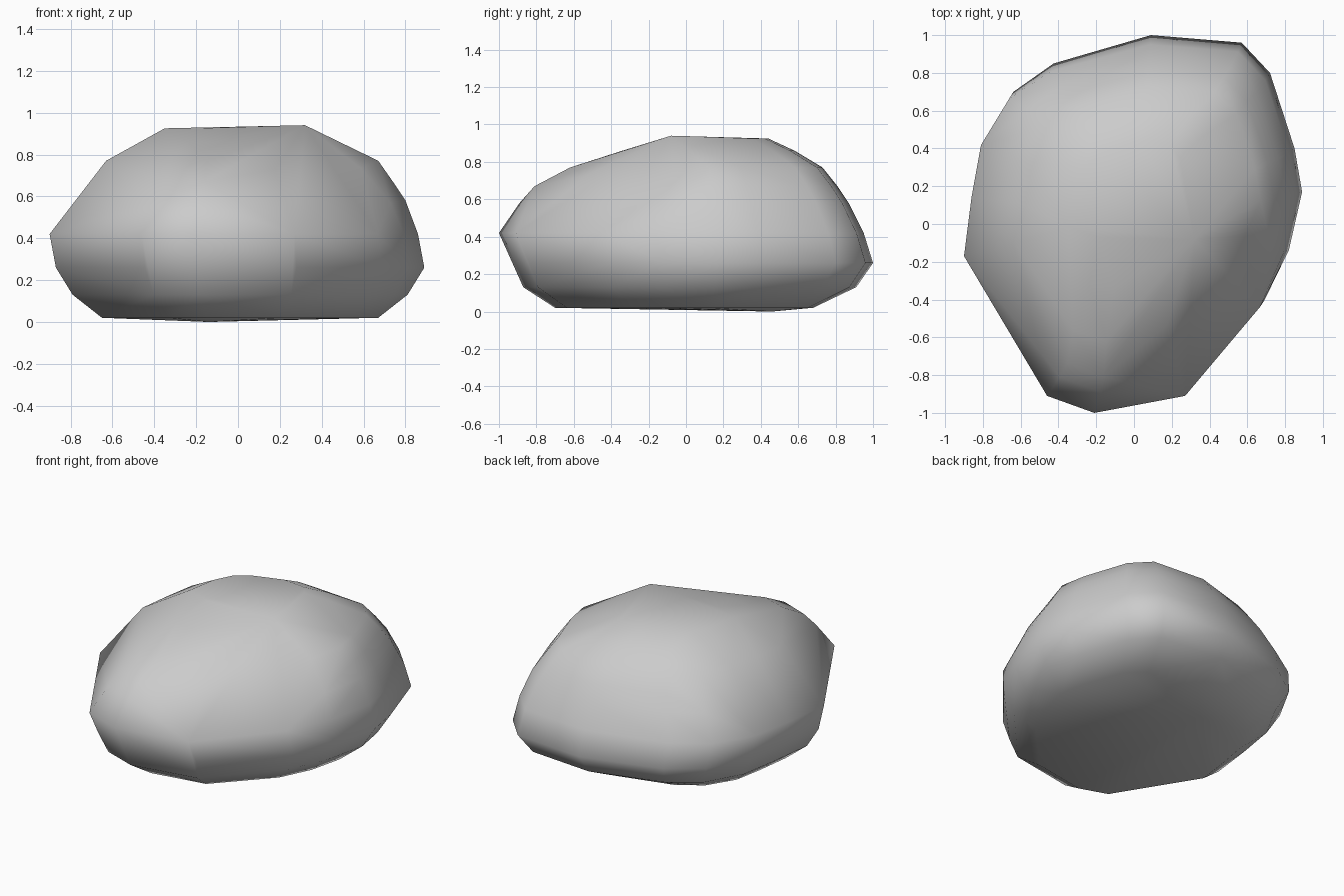
import bpy, bmesh
from mathutils import Vector

if "Cube" in bpy.data.objects:
    bpy.data.objects.remove(bpy.data.objects["Cube"])

# Widest plan outline of the boulder, counter-clockwise
outline = [(.89, .17), (.85, .4), (.72, .8), (.57, .96), (.09, 1), (-.44, .85),
           (-.66, .7), (-.81, .44), (-.86, .15), (-.9, -.17), (-.73, -.39),
           (-.63, -.6), (-.46, -.91), (-.21, -1), (.28, -.91), (.69, -.44), (.82, -.15)]

# Height, then reach to the left, right, front and back
levels = [(.02, .65, .67, .70, .68),
          (.13, .79, .81, .87, .91),
          (.26, .87, .89, .92, 1.0),
          (.42, .90, .86, 1.0, .95),
          (.58, .77, .80, .89, .87),
          (.67, .69, .74, .81, .81),
          (.77, .63, .67, .62, .73),
          (.86, .46, .45, .34, .58),
          (.925, .35, .30, .08, .44)]

# Sloping facet on the front right
facet_n = Vector((.56, -.50, .66)).normalized()
facet_p = Vector((.32, -.08, .95))

bm = bmesh.new()
for z, left, right, front, back in levels:
    for x, y in outline:
        p = Vector((x * (right / .89 if x > 0 else left / .9),
                    y * (back if y > 0 else front), z))
        over = (p - facet_p).dot(facet_n)
        if over > 0 and z > .45:
            p -= facet_n * over
        bm.verts.new(p)

# Lowest point of the underside and small peak at the head of the facet
bm.verts.new((-.14, .46, 0))
bm.verts.new((.32, -.08, .94))

# Wrap the contour points in one taut skin
bmesh.ops.remove_doubles(bm, verts=bm.verts, dist=.02)
hull = bmesh.ops.convex_hull(bm, input=bm.verts)
loose = [v for v in bm.verts if not v.link_faces]
bmesh.ops.delete(bm, geom=loose, context='VERTS')
bmesh.ops.recalc_face_normals(bm, faces=bm.faces)
for f in bm.faces:
    f.smooth = True
mesh = bpy.data.meshes.new("boulder")
bm.to_mesh(mesh)
bm.free()
bpy.context.collection.objects.link(bpy.data.objects.new("boulder", mesh))
